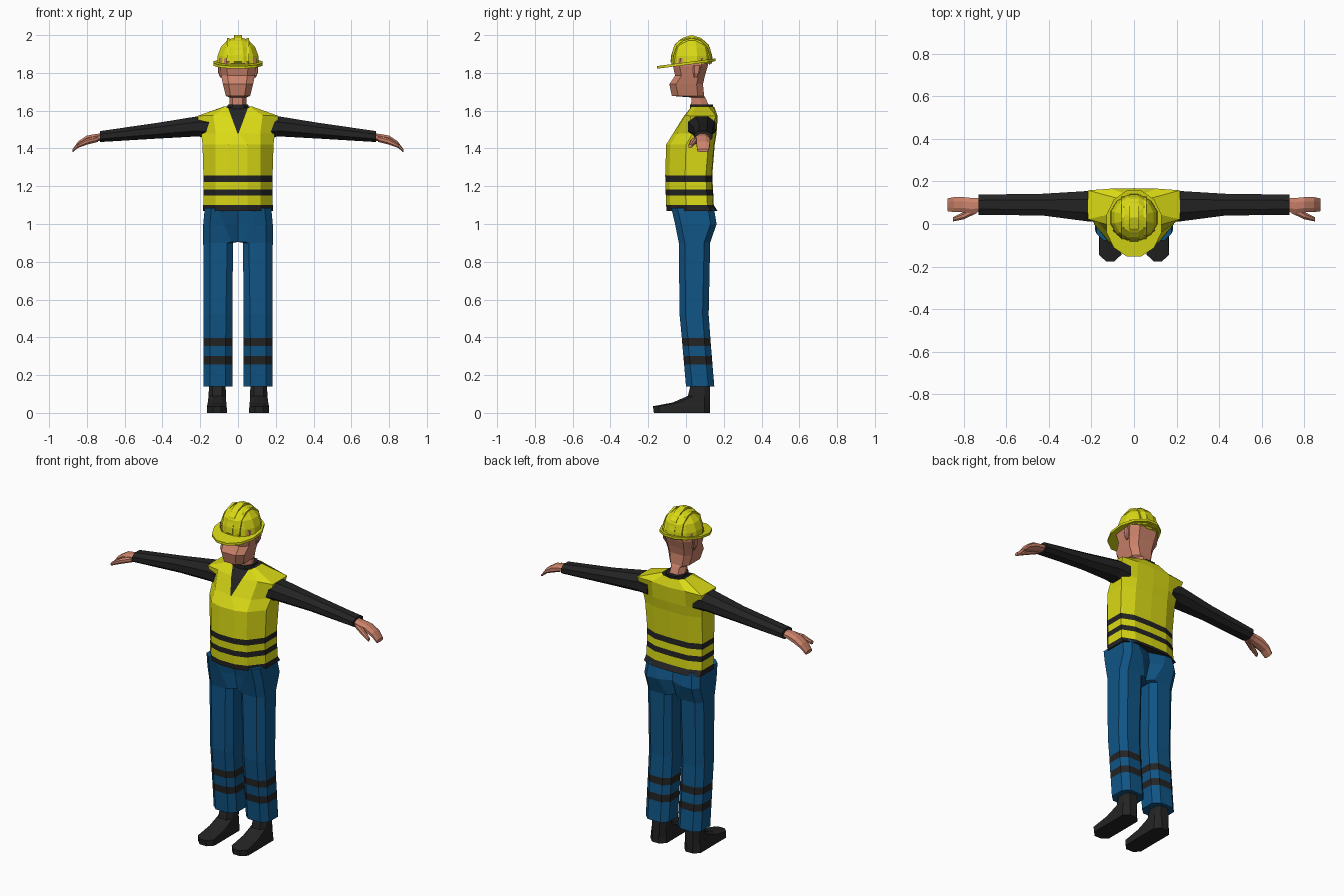
import bpy, bmesh, math


def material(name, rgb):
    m = bpy.data.materials.new(name)
    m.diffuse_color = (*rgb, 1)
    return m


YELLOW = material("safety_yellow", (0.70, 0.70, 0.008))
BLACK = material("charcoal", (0.017, 0.017, 0.017))
BLUE = material("work_blue", (0.005, 0.09, 0.235))
SKIN = material("skin", (0.60, 0.225, 0.145))


def loft(name, rings, mats, rule=None, mirror=False, closed=False):
    """Skin a list of equal-length rings; rule(centre, column) picks the material."""
    bm = bmesh.new()
    vs = [[bm.verts.new(p) for p in r] for r in rings]
    n = len(vs[0])
    for a, b in zip(vs, vs[1:]):
        for i in range(n):
            j = (i + 1) % n
            f = bm.faces.new((a[i], a[j], b[j], b[i]))
            if rule:
                f.material_index = rule(f.calc_center_median(), i)
    for ring in (vs[0], vs[-1]):
        f = bm.faces.new(ring)
        if rule:
            f.material_index = rule(f.calc_center_median(), -1)
    bmesh.ops.recalc_face_normals(bm, faces=bm.faces)
    me = bpy.data.meshes.new(name)
    bm.to_mesh(me)
    bm.free()
    ob = bpy.data.objects.new(name, me)
    bpy.context.collection.objects.link(ob)
    for m in mats:
        me.materials.append(m)
    if mirror:
        mod = ob.modifiers.new("mirror", 'MIRROR')
        mod.use_mirror_merge = False
    return ob


def octo(a0, a1, b0, b1, ca0, ca1, cb):
    """Rectangle with cut corners, as eight 2D points."""
    return [(a0 + ca0, b0), (a1 - ca1, b0), (a1, b0 + cb), (a1, b1 - cb),
            (a1 - ca1, b1), (a0 + ca0, b1), (a0, b1 - cb), (a0, b0 + cb)]


def level(z, pts):
    return [(x, y, z) for x, y in pts]


def across(x, y0, y1, z0, z1, k=0.28):
    cy, cz = (y1 - y0) * k, (z1 - z0) * k
    return [(x, y, z) for y, z in octo(y0, y1, z0, z1, cy, cy, cz)]


def banded(bands):
    return lambda c, i: int(any(lo < c.z < hi for lo, hi in bands))


# Vest: z, half width, front y, back y, half width of the neck opening column
def vest_ring(z, w, yf, yb, v):
    half = [(0, yf), (v, yf), (0.118, yf + 0.022), (w, yf + 0.105),
            (w, yb - 0.03), (0.11, yb), (0, yb + 0.004)]
    return level(z, half + [(-x, y) for x, y in half[-2:0:-1]])


vest_rows = [(1.07, 0.186, -0.103, 0.162, 0.05), (1.10, 0.184, -0.105, 0.143, 0.05),
             (1.15, 0.182, -0.107, 0.141, 0.05), (1.182, 0.182, -0.108, 0.139, 0.05),
             (1.222, 0.182, -0.109, 0.137, 0.05), (1.256, 0.183, -0.110, 0.135, 0.05),
             (1.42, 0.188, -0.105, 0.148, 0.05), (1.48, 0.195, -0.068, 0.158, 0.003)]
vest = [vest_ring(*r) for r in vest_rows]


def top_ring(half):
    return half + [(-x, y, z) for x, y, z in half[-2:0:-1]]


vest.append(top_ring([(0, -0.012, 1.57), (0.036, -0.012, 1.57), (0.13, -0.002, 1.575),
                      (0.215, 0.022, 1.572), (0.215, 0.158, 1.572),
                      (0.11, 0.166, 1.575), (0, 0.168, 1.57)]))
vest.append(top_ring([(0, 0.025, 1.612), (0.052, 0.025, 1.615), (0.066, 0.03, 1.622),
                      (0.075, 0.055, 1.622), (0.075, 0.12, 1.622),
                      (0.05, 0.145, 1.622), (0, 0.15, 1.618)]))
hem_bands = banded([(1.0, 1.10), (1.15, 1.182), (1.222, 1.256)])
loft("vest", vest, [YELLOW, BLACK],
     lambda c, i: 1 if hem_bands(c, i) or (i in (0, 11) and c.z > 1.48) or
     (i == -1 and c.z > 1.5) else 0)

# Undershirt collar
loft("collar", [level(z, octo(-w, w, 0.022, 0.142, 0.025, 0.025, 0.03))
                for z, w in ((1.58, 0.062), (1.632, 0.054))], [BLACK])

# Trousers: z, inner x, outer x, front y, back y, inner chamfer
legs = [(0.14, 0.03, 0.183, 0.0, 0.15, 0.035), (0.257, 0.03, 0.183, -0.01, 0.14, 0.035),
        (0.30, 0.03, 0.183, -0.014, 0.137, 0.035), (0.355, 0.03, 0.183, -0.019, 0.132, 0.035),
        (0.397, 0.03, 0.183, -0.022, 0.129, 0.035), (0.52, 0.029, 0.183, -0.034, 0.12, 0.035),
        (0.90, 0.027, 0.184, -0.038, 0.128, 0.03), (0.905, 0.0, 0.184, -0.039, 0.129, 0.035),
        (1.0, 0.0, 0.184, -0.058, 0.162, 0.075), (1.085, 0.0, 0.176, -0.078, 0.148, 0.10)]
loft("trousers", [level(z, octo(a, b, f, r, c, 0.035, 0.032)) for z, a, b, f, r, c in legs],
     [BLUE, BLACK], banded([(0.257, 0.30), (0.355, 0.397)]), mirror=True)

# Shoes: z, inner x, outer x, front y, toe taper
shoes = [(0.0, 0.058, 0.165, -0.17, 0.03), (0.035, 0.06, 0.164, -0.175, 0.032),
         (0.055, 0.062, 0.16, -0.07, 0.025), (0.09, 0.064, 0.156, 0.01, 0.02),
         (0.17, 0.066, 0.152, 0.03, 0.02)]
loft("shoes", [level(z, octo(a, b, f, 0.128, c, c, 0.03)) for z, a, b, f, c in shoes],
     [BLACK], mirror=True)

# Sleeves, hands and thumbs run outwards along x
loft("sleeves", [across(*r) for r in ((0.15, 0.01, 0.155, 1.455, 1.568),
                                      (0.215, 0.012, 0.155, 1.464, 1.57),
                                      (0.43, 0.04, 0.142, 1.452, 1.535),
                                      (0.73, 0.043, 0.138, 1.434, 1.492))],
     [BLACK], mirror=True)
loft("hands", [across(*r) for r in ((0.71, 0.06, 0.12, 1.445, 1.482),
                                    (0.76, 0.05, 0.122, 1.435, 1.475),
                                    (0.80, 0.055, 0.126, 1.422, 1.468),
                                    (0.845, 0.056, 0.126, 1.405, 1.438),
                                    (0.875, 0.06, 0.12, 1.38, 1.398))],
     [SKIN], mirror=True)
loft("thumbs", [across(*r) for r in ((0.74, 0.05, 0.09, 1.435, 1.468),
                                     (0.80, 0.022, 0.056, 1.42, 1.452),
                                     (0.85, 0.012, 0.032, 1.402, 1.422))],
     [SKIN], mirror=True)

# Head and neck: z, half width, front y, back y
head = [(1.58, 0.047, 0.028, 0.135), (1.62, 0.046, 0.026, 0.125), (1.67, 0.045, 0.03, 0.102),
        (1.678, 0.064, -0.075, 0.096), (1.74, 0.08, -0.088, 0.09), (1.785, 0.089, -0.058, 0.10),
        (1.835, 0.098, -0.068, 0.115), (1.88, 0.098, -0.062, 0.118)]
loft("head", [level(z, octo(-w, w, f, r, w * 0.38, w * 0.45, 0.034)) for z, w, f, r in head],
     [SKIN])
loft("ears", [level(z, octo(0.08, w, a, b, 0.005, 0.005, 0.006))
              for z, w, a, b in ((1.775, 0.094, 0.042, 0.062), (1.80, 0.105, 0.038, 0.072),
                                 (1.84, 0.107, 0.038, 0.078))], [SKIN], mirror=True)


# Helmet shell, brim and raised ribs
def oval(cy, rx, ry, zf, n=12):
    pts = []
    for i in range(n):
        t = 2 * math.pi * (i + 0.5) / n
        y = cy + ry * math.sin(t)
        pts.append((rx * math.cos(t), y, zf(y)))
    return pts


loft("helmet_shell", [oval(0.03, rx, ry, lambda y, z=z: z) for z, rx, ry in
                      ((1.85, 0.115, 0.112), (1.89, 0.112, 0.109), (1.935, 0.095, 0.1),
                       (1.97, 0.062, 0.072), (1.986, 0.025, 0.032))], [YELLOW])
loft("helmet_brim", [oval(0.002, 0.134, 0.16, lambda y, d=d: 1.848 + 0.13 * y + d)
                     for d in (-0.006, 0.008)], [YELLOW])


def rib(name, x, half, scale, mirror):
    arc = [(-0.112, 1.86), (-0.108, 1.895), (-0.09, 1.95), (-0.05, 1.985), (0, 2.0),
           (0.05, 1.985), (0.09, 1.95), (0.108, 1.895), (0.112, 1.86)]
    rings = []
    for y, z in arc:
        top = (0.03 + y * scale, 1.86 + (z - 1.86) * scale)
        low = (0.03 + y * scale * 0.82, 1.84 + (z - 1.86) * scale * 0.88)
        rings.append([(x - half, *low), (x - half, *top), (x + half, *top), (x + half, *low)])
    loft(name, rings, [YELLOW], mirror=mirror)


rib("helmet_centre_rib", 0, 0.02, 1.0, False)
rib("helmet_side_ribs", 0.052, 0.007, 0.89, True)
